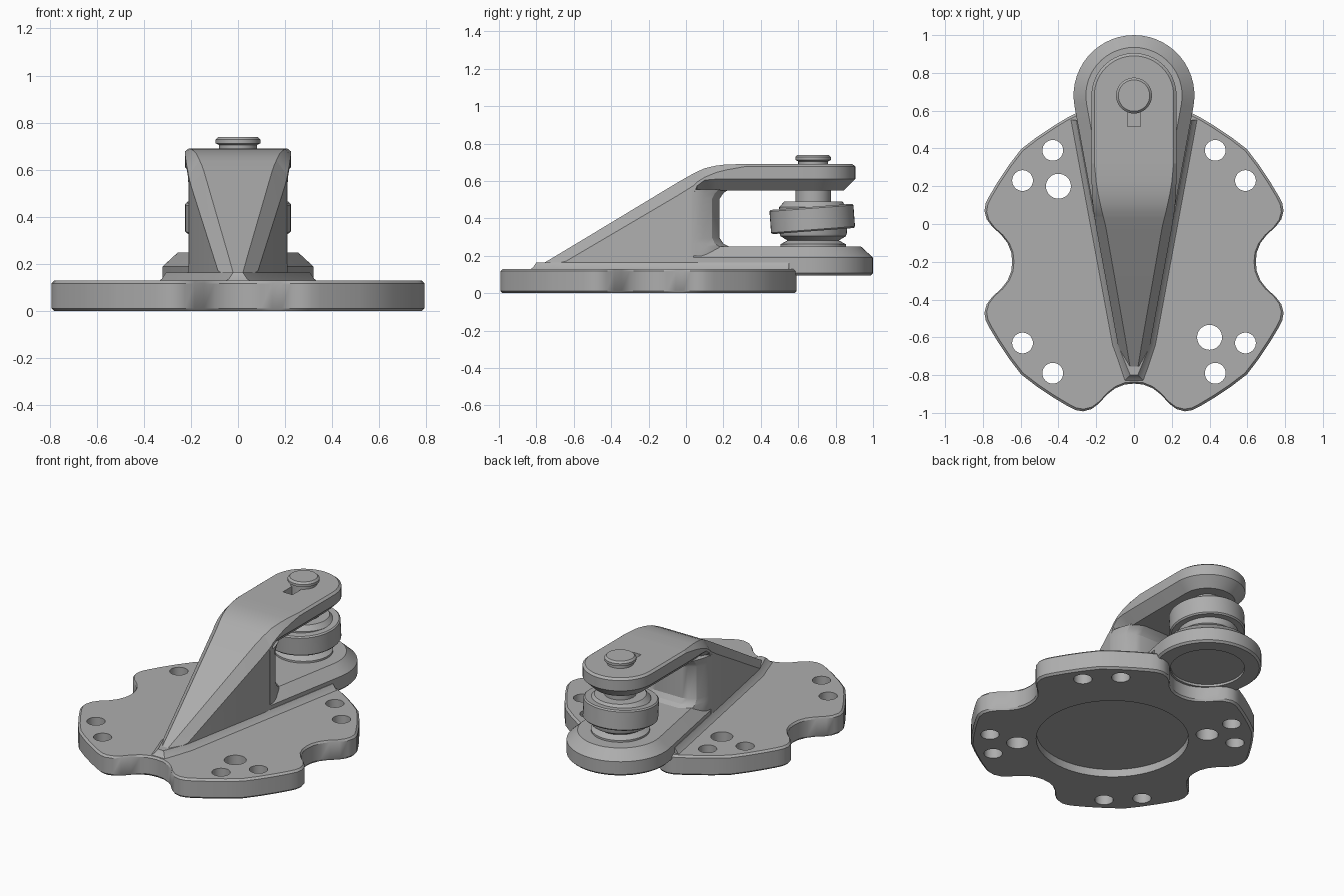
import bpy, bmesh, math
from mathutils import Matrix

cube = bpy.data.objects.get("Cube")
if cube:
    bpy.data.objects.remove(cube)

steel = bpy.data.materials.new("grey_metal")
steel.use_nodes = True
grey = (0.42, 0.42, 0.42, 1)
steel.diffuse_color = grey
steel.node_tree.nodes["Principled BSDF"].inputs["Base Color"].default_value = grey

PIN_Y = 0.68      # axis of the pin
BASE_Y = -0.2     # centre of the base plate


def loft(name, rings):
    """Skin a row of equal-length point rings and cap both ends."""
    bm = bmesh.new()
    rows = [[bm.verts.new(p) for p in ring] for ring in rings]
    n = len(rows[0])
    for a, b in zip(rows, rows[1:]):
        for i in range(n):
            j = (i + 1) % n
            bm.faces.new((a[i], a[j], b[j], b[i]))
    bm.faces.new(rows[0])
    bm.faces.new(rows[-1])
    bmesh.ops.recalc_face_normals(bm, faces=bm.faces)
    mesh = bpy.data.meshes.new(name)
    bm.to_mesh(mesh)
    bm.free()
    mesh.materials.append(steel)
    obj = bpy.data.objects.new(name, mesh)
    bpy.context.collection.objects.link(obj)
    return obj


def stack(name, layers):
    """Loft flat outlines given as (z, outline)."""
    return loft(name, [[(x, y, z) for x, y in pts] for z, pts in layers])


def circle(r, x=0, y=PIN_Y, n=48):
    return [(x + r * math.cos(math.tau * i / n), y + r * math.sin(math.tau * i / n))
            for i in range(n)]


def lathe(name, profile):
    return stack(name, [(z, circle(r)) for r, z in profile])


def tongue(r, w, y0, inset=0):
    """Plan outline: round end about the pin, straight sides tapering to y0."""
    r, w = r - inset, w - inset
    lean = math.atan2(r - w, PIN_Y - y0)
    steps = 28
    angles = [-lean + (math.pi + 2 * lean) * i / steps for i in range(steps + 1)]
    arc = [(r * math.cos(a), PIN_Y + r * math.sin(a)) for a in angles]
    return [(w, y0)] + arc + [(-w, y0)]


def mirrored(half):
    return half + [(-x, y) for x, y in reversed(half)]


def cut(target, cutter):
    mod = target.modifiers.new("cut", "BOOLEAN")
    mod.operation = "DIFFERENCE"
    mod.solver = "EXACT"
    mod.object = cutter
    cutter.hide_render = True
    bpy.context.view_layer.objects.active = target
    bpy.ops.object.modifier_apply(modifier=mod.name)
    bpy.data.objects.remove(cutter)


# Base plate: one eighth of the scalloped outline, mirrored and turned
eighth = [(0.645, 0), (0.65, 0.05), (0.67, 0.1), (0.705, 0.145), (0.75, 0.185),
          (0.78, 0.225), (0.792, 0.27), (0.785, 0.31), (0.765, 0.35),
          (0.72, 0.425), (0.66, 0.515), (0.597, 0.597)]
quarter = eighth + [(y, x) for x, y in reversed(eighth[1:-1])]
outline = []
for k in range(4):
    c, s = round(math.cos(k * math.pi / 2)), round(math.sin(k * math.pi / 2))
    outline += [(c * x - s * y, s * x + c * y) for x, y in quarter]


def plate_outline(scale):
    return [(x * scale, y * scale + BASE_Y) for x, y in outline]


plate = stack("base_plate", [(0, plate_outline(0.985)), (0.012, plate_outline(1)),
                             (0.118, plate_outline(1)), (0.13, plate_outline(0.985))])

# Bolt holes, two locating holes and the round pocket underneath
holes = [(sx * a, sy * b, 0.055) for sx in (1, -1) for sy in (1, -1)
         for a, b in ((0.43, 0.59), (0.59, 0.43))]
holes += [(-0.4, 0.4, 0.066), (0.4, -0.4, 0.066)]
for x, y, r in holes:
    ring = circle(r, x, y + BASE_Y, 32)
    cut(plate, stack("hole_cutter", [(-0.1, ring), (0.3, ring)]))
ring = circle(0.453, 0, BASE_Y, 64)
cut(plate, stack("pocket_cutter", [(-0.1, ring), (0.05, ring)]))

# Lower lug with its shallow round recess
lug = stack("lower_lug", [(z, tongue(0.32, 0.2, 0.0, d)) for z, d in
                          ((0.095, 0.012), (0.107, 0), (0.19, 0), (0.25, 0.065))])
ring = circle(0.22)
cut(lug, stack("recess_cutter", [(0, ring), (0.11, ring)]))

# Soft skirt where the bracket meets the plate
skirt = [(0.02, -0.8), (0.085, -0.64), (0.305, 0.55)]
stack("skirt", [(z, mirrored([(x + d, y - (d if y < -0.7 else 0)) for x, y in skirt]))
                for z, d in ((0.125, 0.035), (0.138, 0.018), (0.165, 0))])


# Sloping wedge and curved shoulder: y, top half width, side half width, top z, side z
def section(y, wi, w, zt, zc, bottom):
    half = bottom + [(w, zc), (wi, zt)]
    return [(x, y, z) for x, z in mirrored(half)]


loft("wedge", [section(y, wi, w, zt, zc, [(w, 0.1)]) for y, wi, w, zt, zc in (
    (-0.81, 0.012, 0.02, 0.132, 0.13),
    (-0.64, 0.04, 0.085, 0.233, 0.172),
    (-0.04, 0.145, 0.197, 0.595, 0.525),
    (0.0, 0.153, 0.204, 0.618, 0.55),
    (0.04, 0.163, 0.21, 0.64, 0.575))])
loft("shoulder", [section(y, wi, w, zt, zc, [(w - 0.06, zb), (w, zs)])
                  for y, wi, w, zt, zc, zb, zs in (
    (0.04, 0.163, 0.21, 0.64, 0.575, 0.5, 0.53),
    (0.06, 0.168, 0.213, 0.65, 0.595, 0.53, 0.575),
    (0.1, 0.177, 0.218, 0.668, 0.62, 0.55, 0.605),
    (0.16, 0.19, 0.222, 0.682, 0.645, 0.55, 0.61),
    (0.22, 0.2, 0.224, 0.689, 0.66, 0.55, 0.61),
    (0.32, 0.21, 0.225, 0.69, 0.678, 0.55, 0.61))])

# Post joining the lug and the arm, flared at both ends
post = [(0.21, 0.03), (0.21, 0.05), (0.2, 0.09), (0.175, 0.14), (0.13, 0.17), (0.1, 0.18)]
stack("post", [(z, mirrored([(x, y + d * max(0, y - 0.03) / 0.15) for x, y in post]))
               for z, d in ((0.2, 0.05), (0.25, 0.05), (0.265, 0.02), (0.295, 0),
                            (0.505, 0), (0.535, 0.02), (0.555, 0.05))])

# Upper arm with a keyway slot beside the pin
arm = stack("upper_arm", [(z, tongue(0.225, 0.225, 0.32, d)) for z, d in
                          ((0.55, 0.06), (0.61, 0), (0.678, 0), (0.69, 0.015))])
slot = [(0.035, 0.515), (0.035, 0.66), (-0.035, 0.66), (-0.035, 0.515)]
cut(arm, stack("slot_cutter", [(0.63, slot), (0.8, slot)]))

# Pin with a chamfered head
lathe("pin", [(0.095, 0.2), (0.095, 0.6), (0.08, 0.62), (0.08, 0.705), (0.095, 0.712),
              (0.095, 0.728), (0.083, 0.74)])

# Necked spacer and sleeve around the pin
lathe("spacer", [(0.175, 0.24), (0.175, 0.262), (0.137, 0.282), (0.175, 0.305),
                 (0.18, 0.32), (0.182, 0.46), (0.155, 0.49)])

# Tilted bearing ring
bearing = lathe("bearing_ring", [(0.18, -0.065), (0.217, -0.065), (0.225, -0.057),
                                 (0.225, 0.057), (0.217, 0.065), (0.18, 0.065)])
centre = Matrix.Translation((0, 0.675, 0.397))
bearing.data.transform(centre @ Matrix.Rotation(math.radians(4.3), 4, "X")
                       @ Matrix.Translation((0, -PIN_Y, 0)))

# Smooth the curved walls and keep the machined edges sharp
bpy.ops.object.select_all(action="DESELECT")
for obj in bpy.context.collection.objects:
    if obj.type == "MESH":
        obj.select_set(True)
        bpy.context.view_layer.objects.active = obj
bpy.ops.object.shade_smooth_by_angle(angle=math.radians(28))
